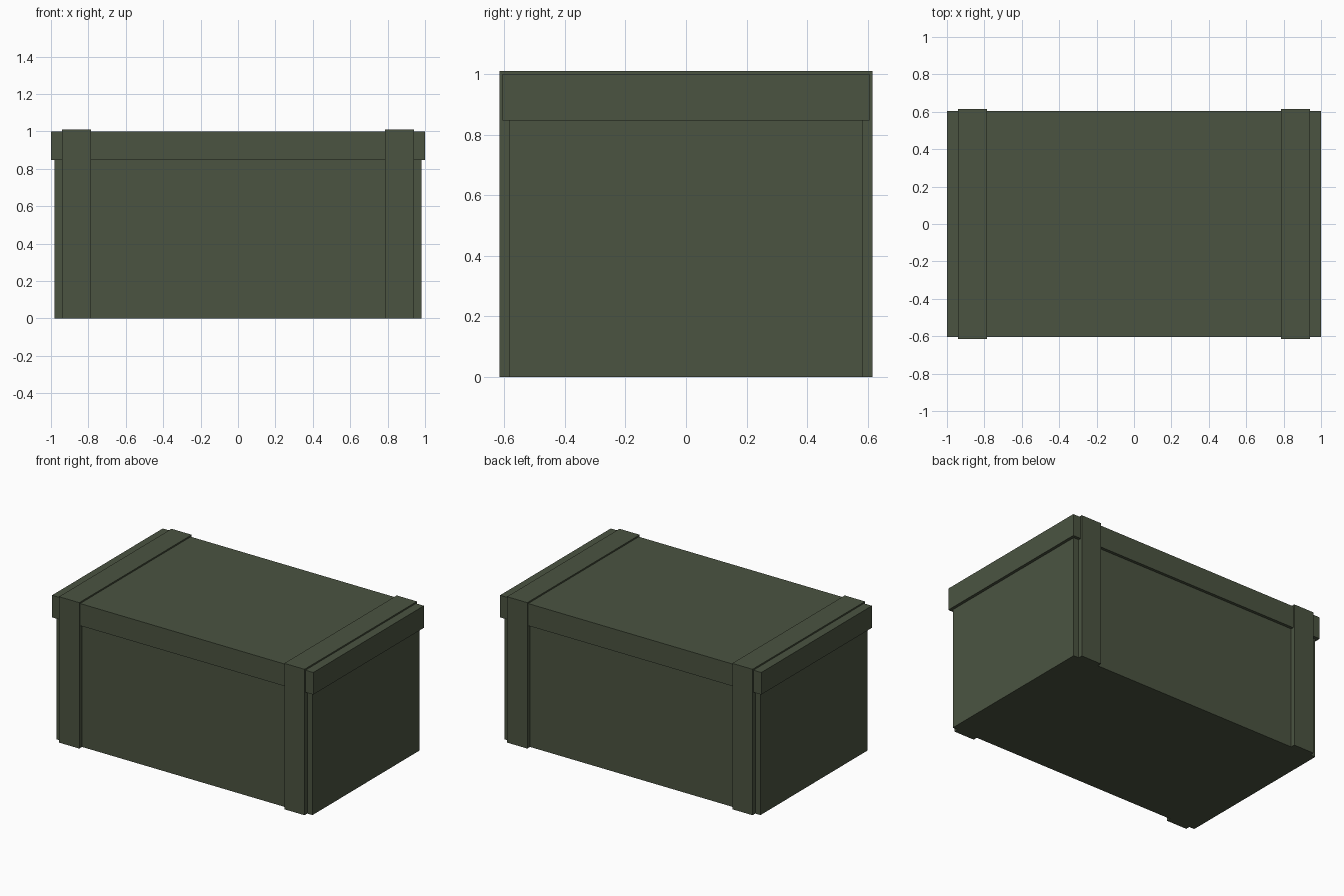
import bpy
import bmesh

cube = bpy.data.objects.get("Cube")
if cube:
    bpy.data.objects.remove(cube, do_unlink=True)

# Single painted finish
GREEN = (0.07, 0.088, 0.053, 1.0)
paint = bpy.data.materials.new("olive_green")
paint.use_nodes = True
paint.diffuse_color = GREEN
bsdf = next(n for n in paint.node_tree.nodes if n.type == "BSDF_PRINCIPLED")
bsdf.inputs["Base Color"].default_value = GREEN


def prism(name, profile, x0, x1):
    """Extrude a (y, z) outline along x."""
    bm = bmesh.new()
    face = bm.faces.new([bm.verts.new((x0, y, z)) for y, z in profile])
    grown = bmesh.ops.extrude_face_region(bm, geom=[face])["geom"]
    verts = [v for v in grown if isinstance(v, bmesh.types.BMVert)]
    bmesh.ops.translate(bm, verts=verts, vec=(x1 - x0, 0, 0))
    bmesh.ops.recalc_face_normals(bm, faces=bm.faces[:])
    mesh = bpy.data.meshes.new(name)
    bm.to_mesh(mesh)
    bm.free()
    mesh.materials.append(paint)
    obj = bpy.data.objects.new(name, mesh)
    bpy.context.scene.collection.objects.link(obj)
    return obj


def rectangle(half_y, z0, z1):
    return [(-half_y, z0), (half_y, z0), (half_y, z1), (-half_y, z1)]


BODY_Y, LID_Y, STRAP_Y = 0.585, 0.605, 0.615
LID_Z, LID_TOP, STRAP_TOP = 0.847, 1.0, 1.01

# Crate body and overhanging lid
prism("crate_body", rectangle(BODY_Y, 0, LID_Z), -0.98, 0.98)
prism("lid", rectangle(LID_Y, LID_Z, LID_TOP), -1, 1)

# Straps run up the front, over the lid and down the back
strap = [(-STRAP_Y, 0), (-STRAP_Y, STRAP_TOP), (STRAP_Y, STRAP_TOP), (STRAP_Y, 0),
         (BODY_Y, 0), (BODY_Y, LID_TOP - 0.02), (-BODY_Y, LID_TOP - 0.02), (-BODY_Y, 0)]
for side, sign in (("left", 1), ("right", -1)):
    prism(side + "_strap", strap, sign * 0.785, sign * 0.94)
